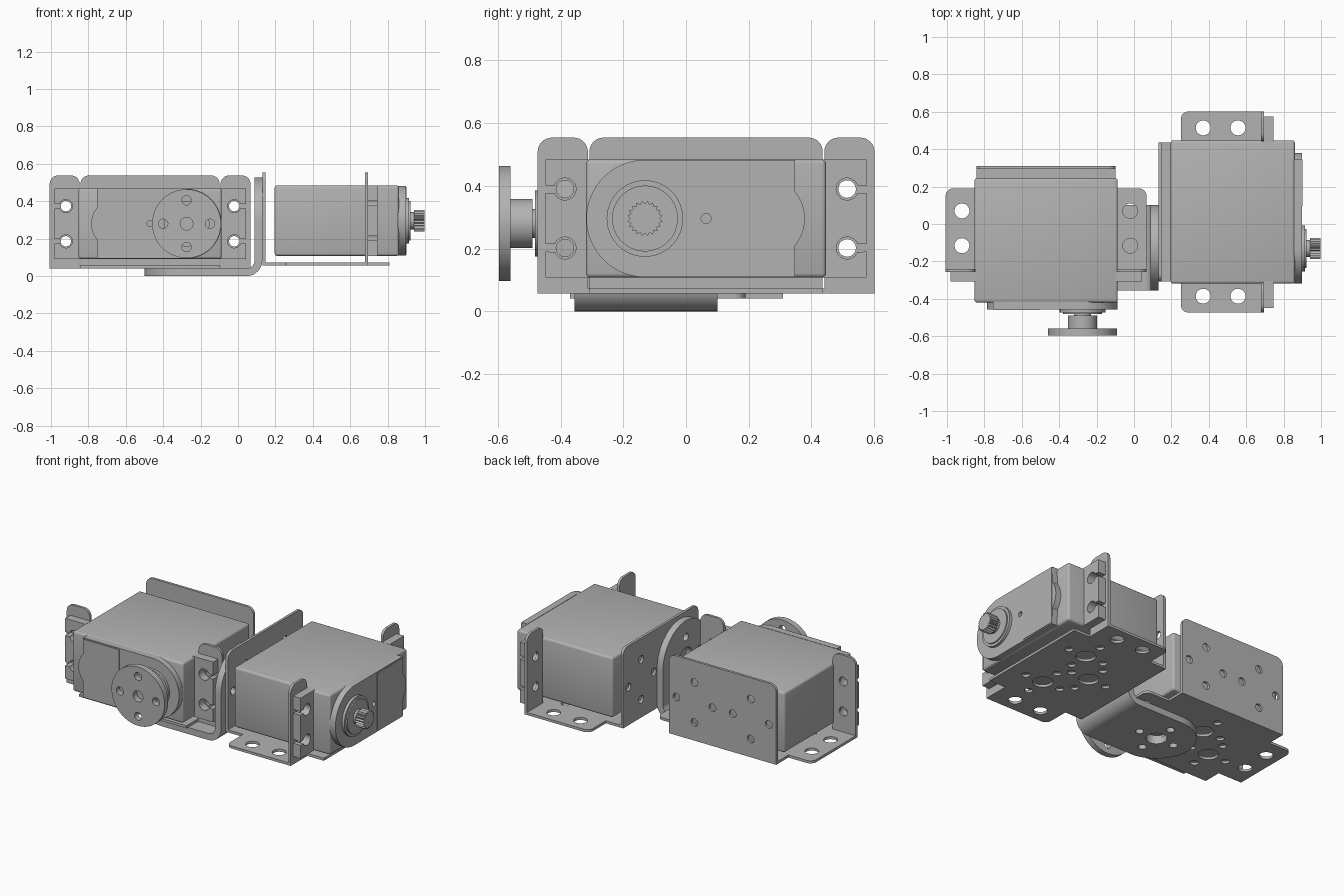
import bpy, bmesh, math
from math import pi, cos, sin
from mathutils import Matrix, Vector

if "Cube" in bpy.data.objects:
    bpy.data.objects.remove(bpy.data.objects["Cube"], do_unlink=True)

grey = bpy.data.materials.new("plain grey")
grey.use_nodes = True
tone = (0.45, 0.45, 0.45, 1)
grey.diffuse_color = tone
grey.node_tree.nodes["Principled BSDF"].inputs["Base Color"].default_value = tone

X, Y, Z = Vector((1, 0, 0)), Vector((0, 1, 0)), Vector((0, 0, 1))


def frame(a, b, c, origin):
    m = Matrix((a, b, c)).transposed().to_4x4()
    m.translation = origin
    return m


def finish(name, bm, matrix):
    """Place a bmesh in the world as a smooth-by-angle grey object."""
    bmesh.ops.remove_doubles(bm, verts=bm.verts, dist=1e-5)
    bm.transform(matrix)
    bmesh.ops.recalc_face_normals(bm, faces=bm.faces)
    mesh = bpy.data.meshes.new(name)
    bm.to_mesh(mesh)
    bm.free()
    mesh.materials.append(grey)
    mesh.shade_smooth()
    mesh.set_sharp_from_angle(angle=math.radians(30))
    bpy.context.collection.objects.link(bpy.data.objects.new(name, mesh))


def arc(x, y, r, start=0, end=2 * pi, n=32):
    full = abs(end - start) > 6.28
    steps = n if full else n + 1
    return [(x + r * cos(start + (end - start) * i / n),
             y + r * sin(start + (end - start) * i / n)) for i in range(steps)]


def slab(name, loops, low, high, matrix):
    """Extrude an outline (first loop) with holes (other loops) from low to high."""
    curve = bpy.data.curves.new(name, 'CURVE')
    curve.dimensions, curve.fill_mode = '2D', 'BOTH'
    curve.extrude = (high - low) / 2
    for loop in loops:
        s = curve.splines.new('POLY')
        s.points.add(len(loop) - 1)
        for p, co in zip(s.points, loop):
            p.co = (*co, 0, 1)
        s.use_cyclic_u = True
    temp = bpy.data.objects.new(name + "_curve", curve)
    bm = bmesh.new()
    bpy.context.collection.objects.link(temp)
    evaluated = temp.evaluated_get(bpy.context.evaluated_depsgraph_get())
    bm.from_mesh(evaluated.to_mesh())
    evaluated.to_mesh_clear()
    bpy.data.objects.remove(temp)
    bpy.data.curves.remove(curve)
    finish(name, bm, matrix @ Matrix.Translation((0, 0, (low + high) / 2)))


def cross(x, y, small=0.024, big=0):
    """Four screw holes around an optional large hole."""
    holes = [arc(x + 0.125 * cos(k * pi / 2), y + 0.125 * sin(k * pi / 2), small, n=16) for k in range(4)]
    return holes + ([arc(x, y, big)] if big else [])


def upright(x0, x1, top, r=0.045):
    """Plate outline standing on zero with rounded top corners."""
    return ([(x0, 0), (x1, 0)] + arc(x1 - r, top - r, r, 0, pi / 2, 8)
            + arc(x0 + r, top - r, r, pi / 2, pi, 8))


SHAFT_U, MID_W = -0.195, 0.239
HOLE_U, SLOTS = 0.45, (0.145, 0.333)


def bracket(side, u, v, w, origin):
    flat = frame(u, v, w, origin)
    wall = frame(u, w, v, origin)
    t = 0.016
    # Base plate with side tabs and front tongue
    r, e, c = 0.04, 0.537, 0.372
    half = ([(c, 0), (c, 0.12)] + arc(e - r, 0.12 + r, r, -pi / 2, 0, 8)
            + [(e, 0.565), (c, 0.565), (c, 0.68)])
    outline = half + [(-x, y) for x, y in reversed(half)]
    holes = [arc(s * HOLE_U, y, 0.04) for s in (-1, 1) for y in (0.24, 0.426)]
    for x, y in ((-0.19, 0.44), (0.19, 0.44), (0, 0.26)):
        holes += cross(x, y, big=0.058)
    # Shared neighbouring holes are kept only once
    kept = []
    for h in holes:
        mid = [sum(k) / len(h) for k in zip(*h)]
        if all(math.dist(mid, m) > 0.05 for m, _ in kept):
            kept.append((mid, h))
    slab(side + "_bracket_base", [outline] + [h for _, h in kept], 0, t, flat)
    # Back wall
    slab(side + "_bracket_back", [upright(-c, c, 0.497)] + cross(SHAFT_U, MID_W) + cross(-SHAFT_U, MID_W),
         0, t, wall)
    # Two front mounting walls
    for s, tag in ((-1, "near"), (1, "far")):
        x0, x1 = sorted((s * 0.377, s * e))
        slab(side + "_bracket_wall_" + tag, [upright(x0, x1, 0.497)]
             + [arc(s * HOLE_U, z, 0.028, n=20) for z in SLOTS], 0.55, 0.566, wall)


def servo(side, u, v, w, origin):
    wall = frame(u, w, v, origin)
    low, high, c = 0.051, 0.428, 0.383
    # Main case
    bm = bmesh.new()
    bmesh.ops.create_cube(bm, size=1)
    for vert in bm.verts:
        vert.co = Vector((vert.co.x * 2 * c, MID_W + vert.co.y * (high - low), 0.398 + vert.co.z * 0.664))
    bmesh.ops.bevel(bm, geom=bm.edges[:], offset=0.014, segments=3, affect='EDGES', profile=0.5)
    finish(side + "_case", bm, wall)
    # Mounting ears with open screw slots
    for s, tag in ((-1, "near"), (1, "far")):
        pts = [(0.37, low), (0.512, low)]
        for z in SLOTS:
            pts += [(0.512, z - 0.012)] + arc(HOLE_U, z, 0.035, -0.35, 0.35 - 2 * pi, 28) + [(0.512, z + 0.012)]
        pts += [(0.512, high), (0.37, high)]
        slab(side + "_ear_" + tag, [[(s * x, y) for x, y in pts]], 0.566, 0.617, wall)
    # Gear cover, round at the shaft and straight at the far end
    cover = arc(SHAFT_U, MID_W, 0.187, pi / 2, 3 * pi / 2) + [(0.283, MID_W - 0.187)]
    cover += arc(0.18, MID_W, 0.135, -0.69, 0.69, 12) + [(0.283, MID_W + 0.187)]
    slab(side + "_gear_cover", [cover, arc(0, MID_W, 0.016, n=16)], 0.725, 0.767, wall)
    slab(side + "_cover_panel", [[(0.03, MID_W - 0.18), (0.28, MID_W - 0.18),
                                  (0.28, MID_W + 0.18), (0.03, MID_W + 0.18)]], 0.76, 0.771, wall)
    # Shaft boss, shaft and splined tip
    for name, r, a, b in (("boss", 0.122, 0.76, 0.784), ("boss_step", 0.105, 0.78, 0.792),
                          ("shaft", 0.046, 0.78, 0.815)):
        slab(side + "_" + name, [arc(SHAFT_U, MID_W, r, n=48)], a, b, wall)
    teeth = [(SHAFT_U + r * cos(k * pi / 20), MID_W + r * sin(k * pi / 20))
             for k in range(40) for r in [0.057 if k % 2 else 0.047]]
    slab(side + "_spline", [teeth], 0.81, 0.868, wall)


sides = {"left": (Y, X, Z, Vector((0.13, 0.064, 0.057))),
         "right": (-X, -Y, Z, Vector((-0.47, 0.31, 0.041)))}
for side, axes in sides.items():
    bracket(side, *axes)
    servo(side, *axes)

# Round output horn
a, b, c, at = sides["right"]
horn = frame(a, c, b, at)
slab("horn_hub", [arc(SHAFT_U, MID_W, 0.078, n=48), arc(SHAFT_U, MID_W, 0.034)], 0.80, 0.872, horn)
slab("horn_disc", [arc(SHAFT_U, MID_W, 0.184, n=64)] + cross(SHAFT_U, MID_W, 0.025, 0.034), 0.87, 0.906, horn)

# Bent joining plate: two round-ended arms and a curved corner
R, T, BEND, MID_Y = 0.228, 0.041, 0.085, -0.127


def arm(name, centre, reach, low, high, matrix):
    outline = [(reach, R), *arc(centre, 0, R, pi / 2, 3 * pi / 2, 40), (reach, -R)]
    slab(name, [outline] + cross(centre, 0, big=0.06), low, high, matrix)


arm("joint_base", -0.272, 0.13 - BEND, 0, T, frame(X, Y, Z, Vector((0, MID_Y, 0))))
arm("joint_upright", -0.3, -BEND, 0.13 - T, 0.13, frame(-Z, Y, X, Vector((0, MID_Y, 0))))
corner = (arc(0.13 - BEND, BEND, BEND, -pi / 2, 0, 12)
          + arc(0.13 - BEND, BEND, BEND - T, 0, -pi / 2, 12))
slab("joint_bend", [corner], MID_Y - R, MID_Y + R, frame(X, Z, Y, Vector((0, 0, 0))))
